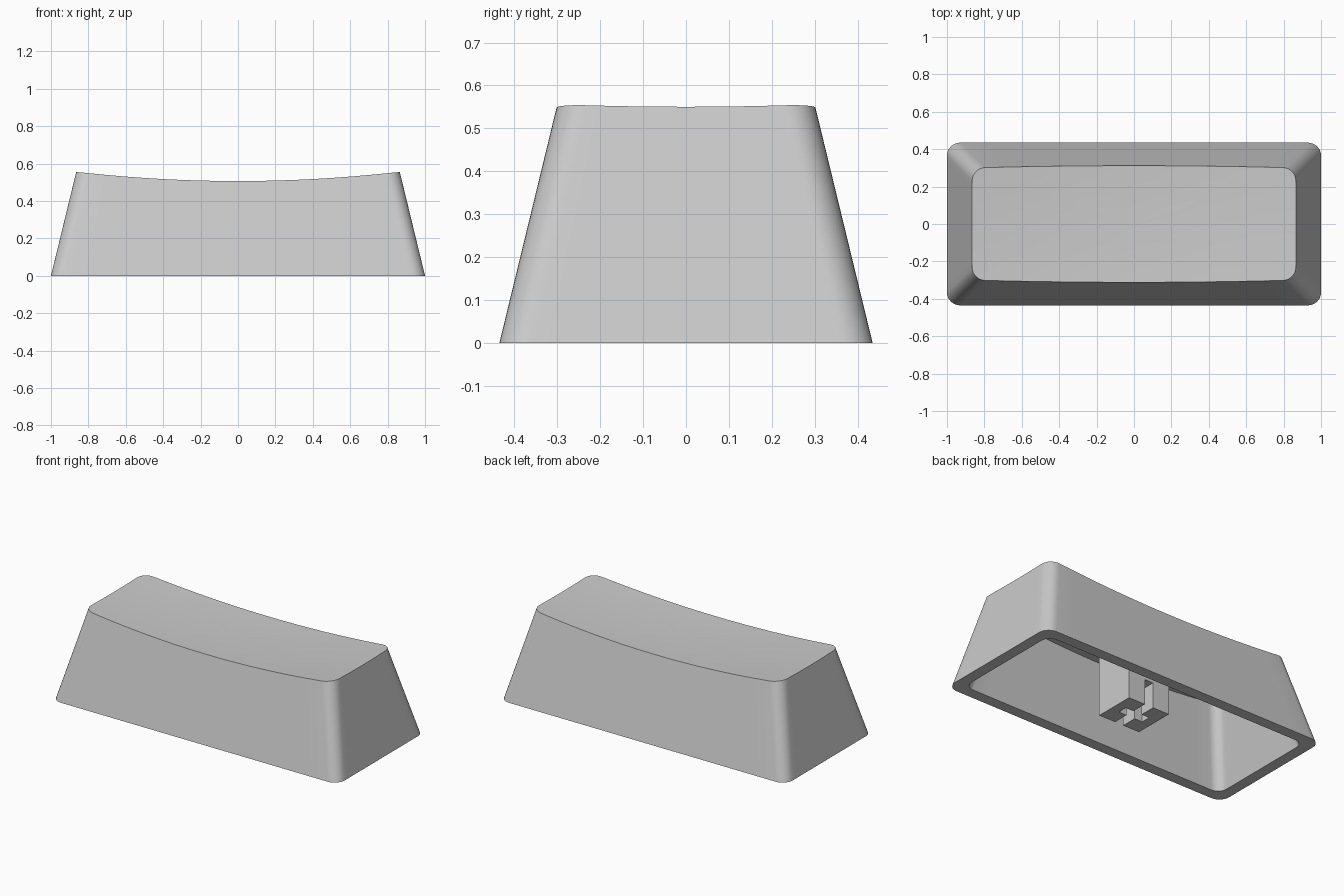
import bpy
import bmesh
from math import cos, sin, pi

if "Cube" in bpy.data.objects:
    bpy.data.objects.remove(bpy.data.objects["Cube"])

TAPER = 0.243   # inward lean of every wall per unit of height
WALL = 0.07
CORNER_STEPS = 8
EDGE_STEPS = 16

grey = bpy.data.materials.new("light_grey_plastic")
grey.use_nodes = True
grey.diffuse_color = (0.6, 0.6, 0.6, 1)
grey.node_tree.nodes["Principled BSDF"].inputs["Base Color"].default_value = (0.6, 0.6, 0.6, 1)


def dish(x, y):
    """Height of the shallow bowl in the top."""
    return 0.5 + 0.067 * (x * x + y * y)


def outline(hx, hy, r):
    """Rounded rectangle as (corner centre, offset) pairs, long edges subdivided."""
    pts = []
    signs = [(1, 1), (-1, 1), (-1, -1), (1, -1)]
    for i, (sx, sy) in enumerate(signs):
        cx, cy = sx * (hx - r), sy * (hy - r)
        for k in range(CORNER_STEPS + 1):
            a = (i + k / CORNER_STEPS) * pi / 2
            pts.append((cx + r * cos(a), cy + r * sin(a), sx, sy))
        # intermediate points along the edge that follows this corner
        nx, ny = signs[(i + 1) % 4]
        ex, ey = pts[-1][:2]
        for k in range(1, EDGE_STEPS):
            t = k / EDGE_STEPS
            if nx != sx:
                pts.append((ex * (1 - 2 * t), ey, sx * (1 - 2 * t), sy))
            else:
                pts.append((ex, ey * (1 - 2 * t), sx, sy * (1 - 2 * t)))
    return pts


def bridge(bm, a, b):
    n = len(a)
    for i in range(n):
        j = (i + 1) % n
        bm.faces.new((a[i], a[j], b[j], b[i]))


def add_skin(bm, hx, hy, r, drop):
    """Tapered wall closed by a dished cap; returns the bottom loop."""
    base, rim = [], []
    for x, y, sx, sy in outline(hx, hy, r):
        base.append(bm.verts.new((x, y, 0)))
        z = 0.5
        for _ in range(5):
            px, py = x - sx * TAPER * z, y - sy * TAPER * z
            z = dish(px, py) - drop
        rim.append(bm.verts.new((px, py, z)))
    bridge(bm, base, rim)
    ring = rim
    for s in (0.8, 0.6, 0.4, 0.2):
        inner = []
        for v in rim:
            x, y = v.co.x * s, v.co.y * s
            inner.append(bm.verts.new((x, y, dish(x, y) - drop)))
        bridge(bm, ring, inner)
        ring = inner
    centre = bm.verts.new((0, 0, dish(0, 0) - drop))
    for i in range(len(ring)):
        bm.faces.new((ring[i], ring[(i + 1) % len(ring)], centre))
    return base


def box(name, x, y, z0, z1):
    """Box centred on the z axis with half sizes x and y."""
    bpy.ops.mesh.primitive_cube_add(size=2, location=(0, 0, (z0 + z1) / 2))
    ob = bpy.context.object
    ob.name = name
    ob.scale = (x, y, (z1 - z0) / 2)
    bpy.ops.object.transform_apply(location=True, scale=True)
    return ob


# Hollow cap: outer skin, inner skin and the flat rim between them
bm = bmesh.new()
outer = add_skin(bm, 1.0, 0.435, 0.07, 0)
inner = add_skin(bm, 1.0 - WALL, 0.435 - WALL, 0.06, WALL)
bridge(bm, outer, inner)
bmesh.ops.recalc_face_normals(bm, faces=bm.faces)
mesh = bpy.data.meshes.new("cap_shell")
bm.to_mesh(mesh)
bm.free()
shell = bpy.data.objects.new("cap_shell", mesh)
bpy.context.collection.objects.link(shell)
mesh.materials.append(grey)
bpy.ops.object.select_all(action="DESELECT")
shell.select_set(True)
bpy.context.view_layer.objects.active = shell
bpy.ops.object.shade_smooth_by_angle(angle=pi / 6)

# Mounting stem with a cross-shaped socket, open at the front and back
stem = box("mounting_stem", 0.145, 0.13, 0, 0.45)
stem.data.materials.append(grey)
cutters = [box("socket_cutter_long", 0.03, 0.2, -0.1, 0.16),
           box("socket_cutter_cross", 0.085, 0.03, -0.1, 0.16)]
bpy.context.view_layer.objects.active = stem
for cutter in cutters:
    cutter.hide_render = True
    mod = stem.modifiers.new("socket", "BOOLEAN")
    mod.operation = "DIFFERENCE"
    mod.solver = "EXACT"
    mod.object = cutter
    bpy.ops.object.modifier_apply(modifier=mod.name)
    bpy.data.objects.remove(cutter)
